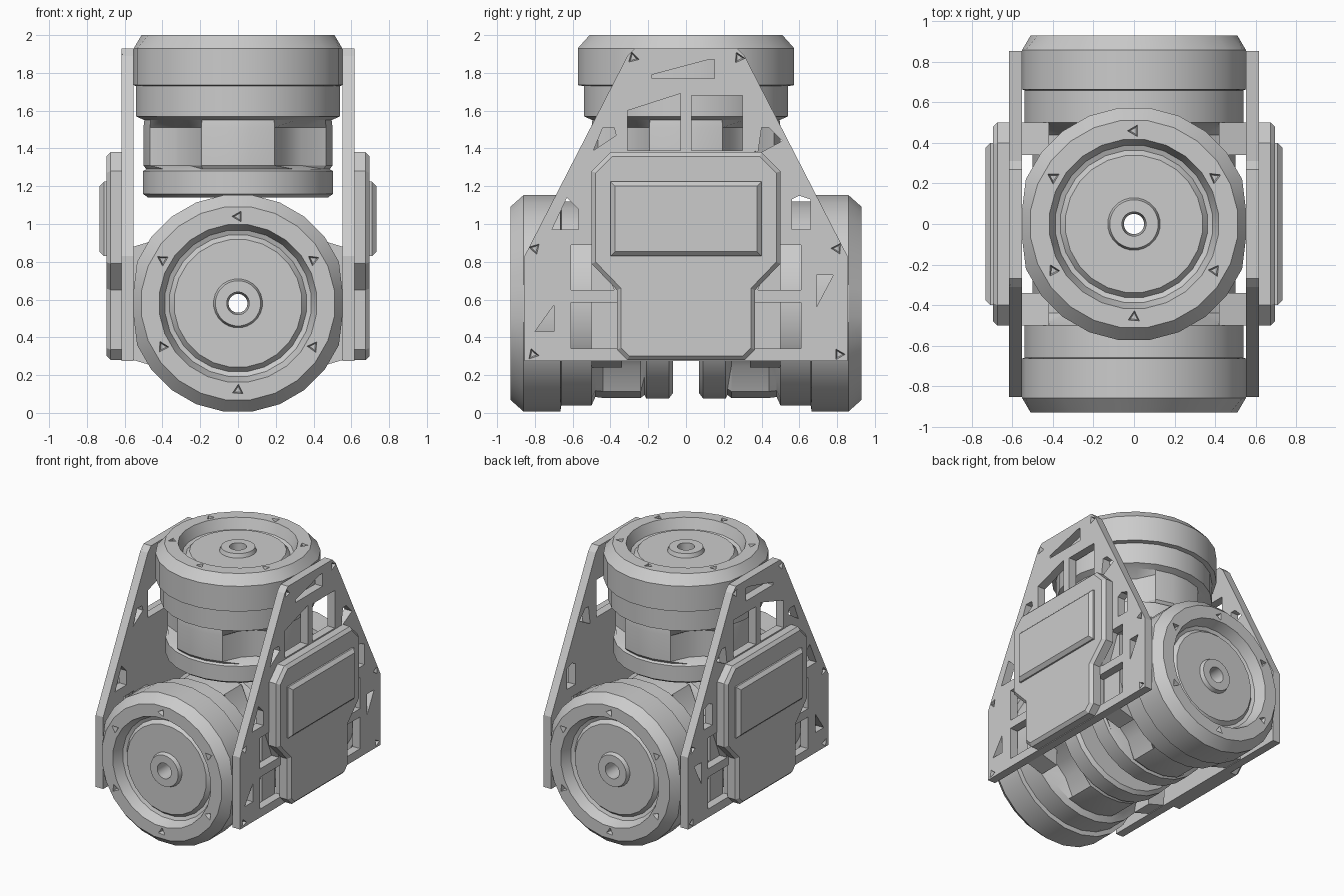
import bpy, bmesh, math
from mathutils import Matrix, Vector

cube = bpy.data.objects.get("Cube")
if cube:
    bpy.data.objects.remove(cube, do_unlink=True)

grey = bpy.data.materials.new("plain grey")
grey.use_nodes = True
COLOUR = (0.6, 0.6, 0.6, 1)
grey.diffuse_color = COLOUR
grey.node_tree.nodes["Principled BSDF"].inputs["Base Color"].default_value = COLOUR


def add_object(name, bm, material=True):
    bmesh.ops.recalc_face_normals(bm, faces=bm.faces)
    mesh = bpy.data.meshes.new(name)
    bm.to_mesh(mesh)
    bm.free()
    obj = bpy.data.objects.new(name, mesh)
    bpy.context.collection.objects.link(obj)
    if material:
        mesh.materials.append(grey)
    return obj


def smooth(obj, degrees=25):
    bpy.ops.object.select_all(action='DESELECT')
    obj.select_set(True)
    bpy.context.view_layer.objects.active = obj
    bpy.ops.object.shade_smooth_by_angle(angle=math.radians(degrees))


def cut(obj, cutter):
    cutter.hide_render = True
    cutter.hide_set(True)
    mod = obj.modifiers.new("cut", 'BOOLEAN')
    mod.operation = 'DIFFERENCE'
    mod.solver = 'EXACT'
    mod.object = cutter
    bpy.context.view_layer.objects.active = obj
    bpy.ops.object.modifier_apply(modifier=mod.name)
    bpy.data.objects.remove(cutter, do_unlink=True)


def extrude_outline(bm, outline, x0, x1):
    """Prism of a (y, z) outline between two x planes."""
    face = bm.faces.new([bm.verts.new((x0, y, z)) for y, z in outline])
    out = bmesh.ops.extrude_face_region(bm, geom=[face])
    verts = [v for v in out["geom"] if isinstance(v, bmesh.types.BMVert)]
    bmesh.ops.translate(bm, verts=verts, vec=(x1 - x0, 0, 0))


def mirrored(outline):
    """Complete a symmetric outline from its +y half, listed bottom to top."""
    return outline + [(-y, z) for y, z in reversed(outline)]


# Motor: a lathed closed profile of (radius, height) with a through hole
SIDES = 24
PROFILE = [(0.05, 0), (0.48, 0), (0.508, 0.02), (0.508, 0.14), (0.49, 0.15),
           (0.505, 0.17), (0.505, 0.37), (0.50, 0.41), (0.545, 0.43),
           (0.545, 0.59), (0.578, 0.595), (0.578, 0.79), (0.515, 0.86),
           (0.42, 0.86), (0.39, 0.78), (0.365, 0.77), (0.34, 0.80),
           (0.13, 0.80), (0.12, 0.83), (0.06, 0.83)]


def motor(name, transform):
    bm = bmesh.new()
    rings = []
    for i in range(SIDES):
        angle = math.tau * (i + 0.5) / SIDES
        pocket = i % 6 in (2, 3)
        ring = []
        for r, z in PROFILE:
            if pocket and 0.16 < z < 0.4 and r > 0.5:
                r = 0.42
            x = max(-0.552, min(0.552, r * math.cos(angle)))
            ring.append(bm.verts.new((x, r * math.sin(angle), z)))
        rings.append(ring)
    n = len(PROFILE)
    for i in range(SIDES):
        a, b = rings[i], rings[(i + 1) % SIDES]
        for j in range(n):
            k = (j + 1) % n
            bm.faces.new((a[j], b[j], b[k], a[k]))
    obj = add_object(name, bm)

    # Triangular screw recesses around the rim
    bm = bmesh.new()
    for i in range(6):
        angle = math.radians(90 + 60 * i)
        place = (Matrix.Rotation(angle, 4, 'Z') @ Matrix.Translation((0.46, 0, 0.86))
                 @ Matrix.Rotation(0.5 * i, 4, 'Z'))
        bmesh.ops.create_cone(bm, cap_ends=True, segments=3, radius1=0.02,
                              radius2=0.045, depth=0.07, matrix=place)
    cut(obj, add_object("screw_cutter", bm, False))
    obj.data.transform(transform)
    smooth(obj)


tilt = Matrix.Rotation(math.pi / 2, 4, 'X')
motor("top_motor", Matrix.Translation((0, 0, 1.14)))
motor("front_motor", Matrix.Translation((0, -0.07, 0.58)) @ tilt)
motor("back_motor", Matrix.Translation((0, 0.07, 0.58)) @ Matrix.Rotation(math.pi, 4, 'Z') @ tilt)

# Side plate outline and its openings, as (y, z)
PLATE = mirrored([(0.855, 0.275), (0.855, 0.83), (0.31, 1.89), (0.27, 1.93)])
HOLES = [
    [(-0.18, 1.77), (0.15, 1.77), (0.15, 1.87), (0.12, 1.87), (-0.18, 1.79)],
    [(-0.31, 1.39), (-0.03, 1.39), (-0.03, 1.69), (-0.31, 1.6)],
    [(0.03, 1.39), (0.3, 1.39), (0.3, 1.68), (0.03, 1.68)],
    [(-0.49, 1.39), (-0.37, 1.47), (-0.38, 1.51), (-0.44, 1.51)],
    [(0.38, 1.37), (0.51, 1.44), (0.44, 1.51), (0.4, 1.51)],
    [(-0.71, 0.97), (-0.57, 0.97), (-0.57, 1.08), (-0.63, 1.14)],
    [(0.56, 0.97), (0.66, 0.97), (0.66, 1.13), (0.6, 1.15), (0.56, 1.13)],
    [(-0.8, 0.43), (-0.7, 0.43), (-0.7, 0.57)],
    [(0.69, 0.56), (0.78, 0.73), (0.69, 0.73)],
]
for s in (1, -1):
    HOLES.append([(s * 0.33, 0.34), (s * 0.61, 0.34), (s * 0.61, 0.585), (s * 0.33, 0.585)])
    HOLES.append([(s * 0.38, 0.65), (s * 0.61, 0.65), (s * 0.61, 0.89), (s * 0.48, 0.89)])
SCREWS = [(s * y, z) for s in (1, -1) for y, z in ((0.81, 0.31), (0.8, 0.87), (0.28, 1.88), (0.35, 1.36))]

COVER = mirrored([(0.31, 0.28), (0.365, 0.335), (0.365, 0.65), (0.5, 0.79),
                  (0.5, 1.28), (0.4, 1.38)])
PANEL = mirrored([(0.4, 0.83), (0.4, 1.225)])


def slab(name, outline, x0, x1, side, bevel):
    """Prism with its outer face chamfered."""
    bm = bmesh.new()
    extrude_outline(bm, outline, side * x0, side * x1)
    edges = [e for e in bm.edges if all(abs(v.co.x - side * x1) < 1e-4 for v in e.verts)]
    bmesh.ops.bevel(bm, geom=edges, offset=bevel, segments=1, affect='EDGES')
    return add_object(name, bm)


for side, label in ((1, "left"), (-1, "right")):
    # Frame plate with openings
    bm = bmesh.new()
    extrude_outline(bm, PLATE, side * 0.553, side * 0.617)
    plate = add_object(label + "_side_plate", bm)
    bm = bmesh.new()
    for hole in HOLES:
        extrude_outline(bm, hole, side * 0.5, side * 0.7)
    cut(plate, add_object("hole_cutter", bm, False))

    # Shallow screw recesses in the plate corners
    bm = bmesh.new()
    for i, (y, z) in enumerate(SCREWS):
        place = (Matrix.Translation((side * 0.617, y, z))
                 @ Matrix.Rotation(side * math.pi / 2, 4, 'Y') @ Matrix.Rotation(i, 4, 'Z'))
        bmesh.ops.create_cone(bm, cap_ends=True, segments=3, radius1=0.02,
                              radius2=0.045, depth=0.06, matrix=place)
    cut(plate, add_object("screw_cutter", bm, False))

    # Electronics cover and its raised panel
    slab(label + "_cover", COVER, 0.612, 0.697, side, 0.022)
    slab(label + "_cover_panel", PANEL, 0.69, 0.733, side, 0.024)

    # Lugs joining the lower motors to the plates
    for s, end in ((-1, "front"), (1, "back")):
        bm = bmesh.new()
        extrude_outline(bm, [(s * 0.34, 0.28), (s * 0.5, 0.28), (s * 0.5, 0.88), (s * 0.34, 0.88)],
                        side * 0.42, side * 0.554)
        lug = add_object(f"{label}_{end}_lug", bm)
        for v in lug.data.vertices:
            if v.co.z > 0.8 and abs(v.co.x) < 0.5:
                v.co.z = 0.92
            elif v.co.z < 0.4 and abs(v.co.x) < 0.5:
                v.co.z = 0.24
